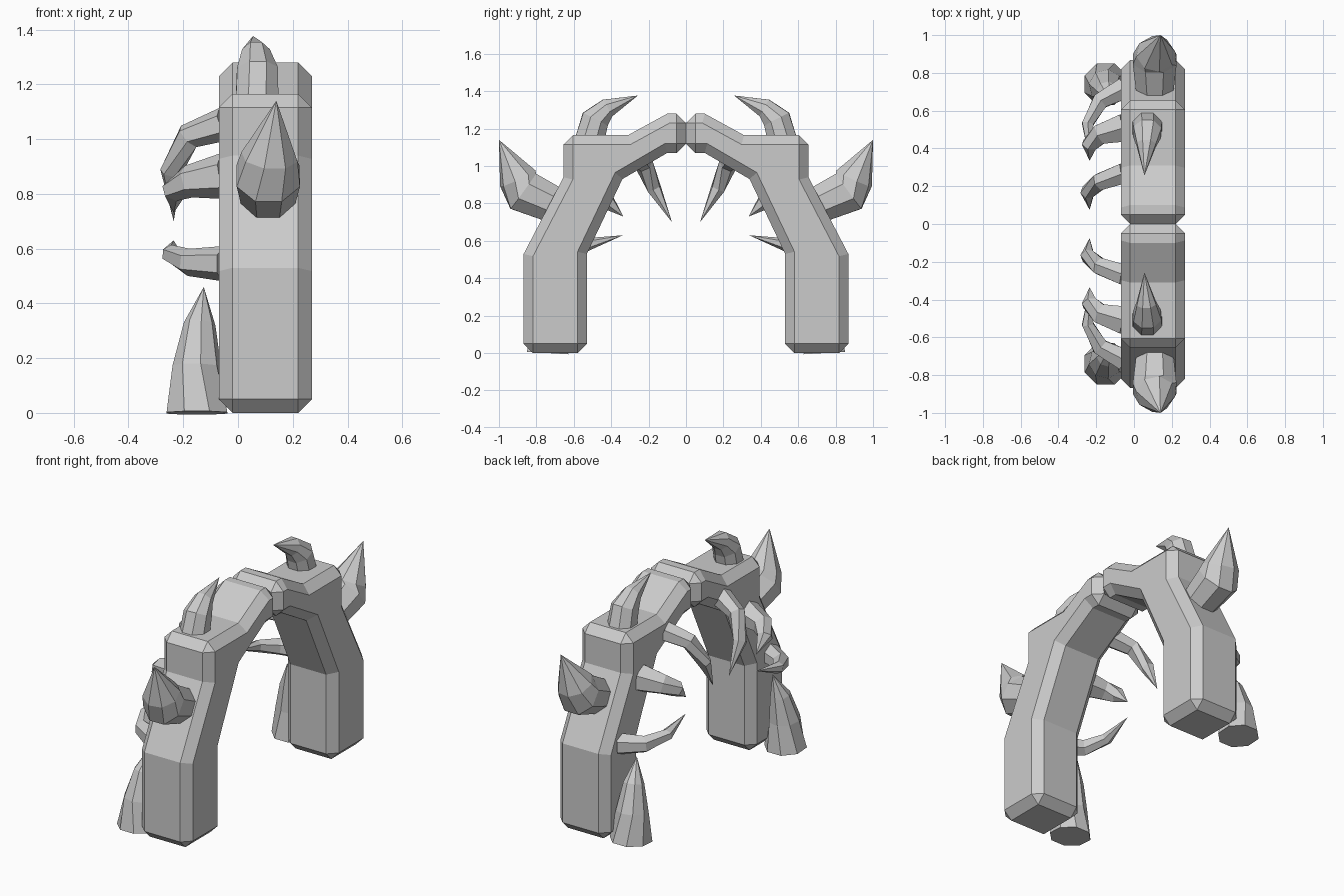
import bpy, bmesh, math
from mathutils import Vector

old = bpy.data.objects.get("Cube")
if old:
    bpy.data.objects.remove(old)

grey = bpy.data.materials.new("plain_grey")
grey.use_nodes = True
grey.diffuse_color = (0.6, 0.6, 0.6, 1)
grey.node_tree.nodes["Principled BSDF"].inputs["Base Color"].default_value = (0.6, 0.6, 0.6, 1)


def finish(name, bm):
    """Turn a bmesh into a flat-shaded object mirrored front to back."""
    bmesh.ops.recalc_face_normals(bm, faces=bm.faces)
    mesh = bpy.data.meshes.new(name)
    bm.to_mesh(mesh)
    bm.free()
    mesh.materials.append(grey)
    obj = bpy.data.objects.new(name, mesh)
    bpy.context.collection.objects.link(obj)
    return obj


def mirror(obj):
    mod = obj.modifiers.new("front_and_back", 'MIRROR')
    mod.use_axis = (False, True, False)
    mod.use_mirror_merge = False


def spike(name, sides, rings, tip):
    """Faceted horn through rings of (x, y, z, radius), ending in a point."""
    bm = bmesh.new()
    pts = [Vector(r[:3]) for r in rings] + [Vector(tip)]
    loops = []
    for i, ring in enumerate(rings):
        along = pts[i + 1] - pts[max(i - 1, 0)]
        turn = along.to_track_quat('Z', 'Y')
        loop = []
        for k in range(sides):
            a = math.tau * (k + 0.5) / sides
            offset = turn @ Vector((math.cos(a), math.sin(a), 0))
            loop.append(bm.verts.new(pts[i] + offset * ring[3]))
        loops.append(loop)
    end = bm.verts.new(tip)
    bm.faces.new(loops[0])
    for k in range(sides):
        n = (k + 1) % sides
        for a, b in zip(loops, loops[1:]):
            bm.faces.new((a[k], a[n], b[n], b[k]))
        bm.faces.new((loops[-1][k], loops[-1][n], end))
    mirror(finish(name, bm))


# Bent arch half: side profile extruded across, with its sharp edges chamfered
profile = [(.53, 0), (.868, 0), (.868, .53), (.655, .94), (.655, 1.165), (.31, 1.165),
           (.10, 1.28), (0, 1.28), (0, 1.07), (.10, 1.07), (.34, .93), (.53, .53)]
bm = bmesh.new()
face = bm.faces.new([bm.verts.new((-.07, y, z)) for y, z in profile])
swept = bmesh.ops.extrude_face_region(bm, geom=[face])["geom"]
bmesh.ops.translate(bm, vec=(.34, 0, 0),
                    verts=[v for v in swept if isinstance(v, bmesh.types.BMVert)])
arch = finish("arch_leg", bm)
bevel = arch.modifiers.new("chamfer", 'BEVEL')
bevel.width = .05
bevel.segments = 1
bevel.limit_method = 'ANGLE'
bevel.angle_limit = math.radians(45)
mirror(arch)

# Large spike on the outer slope
spike("outer_spike", 8, [(.11, .70, .79, .105), (.11, .87, .865, .125), (.115, .90, .935, .105)],
      (.14, 1.0, 1.14))

# Curved horn on the shoulder
spike("shoulder_horn", 8, [(.07, .52, 1.12, .085), (.07, .485, 1.25, .08), (.065, .42, 1.31, .055)],
      (.055, .257, 1.377))

# Standing spike beside each foot
spike("ground_spike", 8, [(-.15, .74, 0, .12), (-.15, .73, .17, .09), (-.14, .70, .325, .058)],
      (-.125, .65, .46))

# Three claws curling inward along the side
spike("upper_claw", 6, [(-.05, .27, 1.055, .062), (-.18, .225, 1.01, .05), (-.245, .17, .88, .04)],
      (-.235, .075, .70))
spike("middle_claw", 6, [(-.05, .51, .865, .085), (-.18, .475, .845, .06), (-.235, .42, .81, .045)],
      (-.235, .335, .73))
spike("lower_claw", 6, [(-.05, .72, .545, .065), (-.18, .65, .55, .05), (-.245, .53, .58, .035)],
      (-.235, .337, .63))
